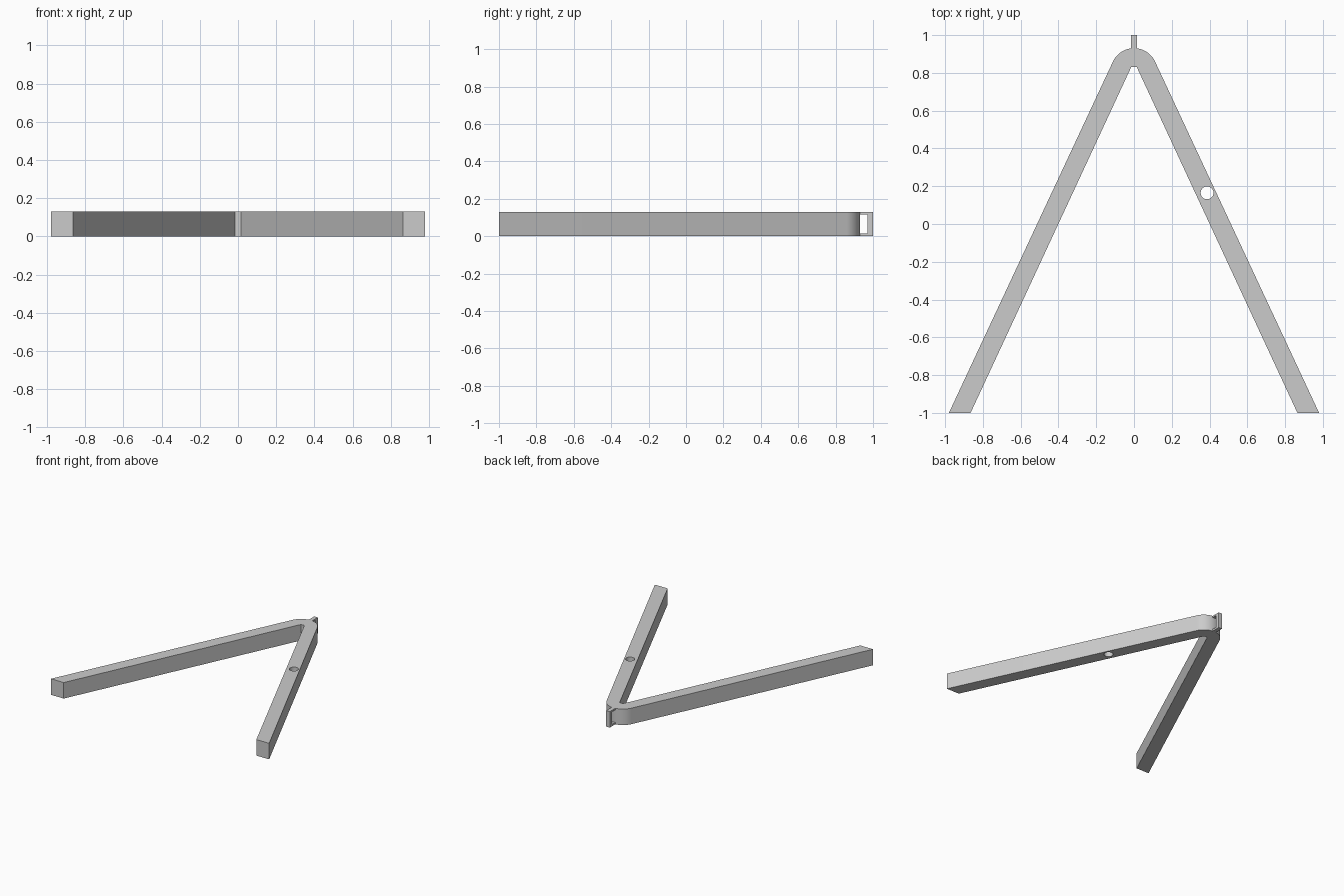
import bpy
import bmesh
from math import cos, sin, radians
from mathutils import Matrix

old = bpy.data.objects.get("Cube")
if old:
    bpy.data.objects.remove(old, do_unlink=True)

HEIGHT = 0.13

grey = bpy.data.materials.new("plain grey")
grey.use_nodes = True
colour = (0.6, 0.6, 0.6, 1)
grey.diffuse_color = colour
grey.node_tree.nodes["Principled BSDF"].inputs["Base Color"].default_value = colour


def extrude(name, points, depth, matrix=Matrix()):
    """Prism from a flat outline, extruded along its local z."""
    bm = bmesh.new()
    face = bm.faces.new([bm.verts.new((x, y, 0)) for x, y in points])
    top = bmesh.ops.extrude_face_region(bm, geom=[face])["geom"]
    bmesh.ops.translate(bm, vec=(0, 0, depth),
                        verts=[v for v in top if isinstance(v, bmesh.types.BMVert)])
    bmesh.ops.transform(bm, matrix=matrix, verts=bm.verts)
    bmesh.ops.recalc_face_normals(bm, faces=bm.faces)
    mesh = bpy.data.meshes.new(name)
    bm.to_mesh(mesh)
    bm.free()
    mesh.materials.append(grey)
    obj = bpy.data.objects.new(name, mesh)
    bpy.context.collection.objects.link(obj)
    return obj


def arc(cx, cy, r, start, end, steps):
    angles = [radians(start + (end - start) * i / steps) for i in range(steps + 1)]
    return [(cx + r * cos(a), cy + r * sin(a)) for a in angles]


# V-shaped frame: straight legs, rounded outer apex, blunt inner notch
outline = [(0.865, -1), (0.98, -1)]
outline += arc(0, 0.808, 0.123, 25, 155, 32)
outline += [(-0.98, -1), (-0.865, -1), (-0.015, 0.83), (0.015, 0.83)]
frame = extrude("v_frame", outline, HEIGHT)

# Round hole through the left leg
cutter = extrude("hole_cutter", arc(0.387, 0.165, 0.034, 0, 348.75, 31), 0.4,
                 Matrix.Translation((0, 0, -0.1)))
cutter.hide_render = True
mod = frame.modifiers.new("leg_hole", "BOOLEAN")
mod.operation = "DIFFERENCE"
mod.solver = "EXACT"
mod.object = cutter
bpy.ops.object.select_all(action="DESELECT")
bpy.context.view_layer.objects.active = frame
frame.select_set(True)
bpy.ops.object.modifier_apply(modifier=mod.name)
bpy.data.objects.remove(cutter, do_unlink=True)
bpy.ops.object.shade_smooth_by_angle(angle=radians(30))

# Hanging loop behind the apex: bracket profile in y-z, extruded across x
bracket = [(0.92, 0), (1, 0), (1, HEIGHT), (0.92, HEIGHT),
           (0.92, 0.117), (0.97, 0.117), (0.97, 0.015), (0.92, 0.015)]
to_side = Matrix(((0, 0, 1, -0.016), (1, 0, 0, 0), (0, 1, 0, 0), (0, 0, 0, 1)))
extrude("hanging_loop", bracket, 0.032, to_side)
